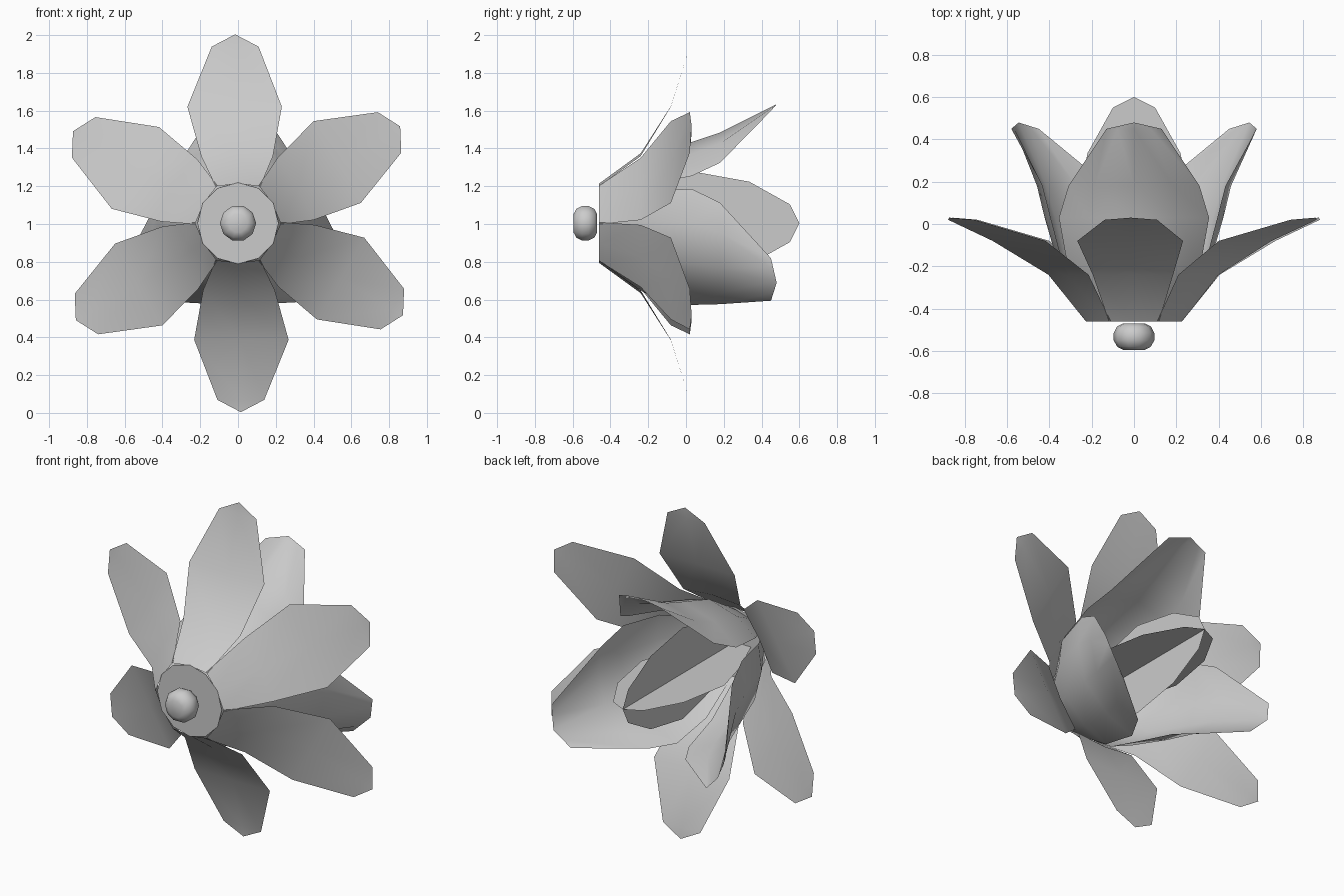
import bpy
import math

if "Cube" in bpy.data.objects:
    bpy.data.objects.remove(bpy.data.objects["Cube"])

CZ = 1.004  # height of the flower axis (axis runs along y)


def make(name, verts, faces, smooth=True):
    me = bpy.data.meshes.new(name)
    me.from_pydata(verts, [], faces)
    me.update()
    for p in me.polygons:
        p.use_smooth = smooth
    ob = bpy.data.objects.new(name, me)
    bpy.context.collection.objects.link(ob)
    return ob


def petal(name, angle, rows, tip, cols):
    """rows: (y, radius, half width, edge drop, sideways shift); tip: (y, radius, shift)"""
    a = math.radians(angle)

    def place(y, rad, tang):
        return (rad * math.cos(a) - tang * math.sin(a), y,
                CZ + rad * math.sin(a) + tang * math.cos(a))

    n = len(cols)
    verts, faces = [], []
    for y, r, w, drop, shift in rows:
        verts += [place(y, r - drop * t * t, w * t + shift) for t in cols]
    for i in range(len(rows) - 1):
        for j in range(n - 1):
            k = i * n + j
            faces.append((k, k + 1, k + n + 1, k + n))
    verts.append(place(*tip))
    last = (len(rows) - 1) * n
    faces += [(last + j, last + j + 1, len(verts) - 1) for j in range(n - 1)]
    return make(name, verts, faces)


# six spreading outer petals
outer = [(-0.46, 0.21, 0.118, 0.015, 0), (-0.24, 0.37, 0.19, 0.015, 0.005),
         (-0.08, 0.62, 0.25, 0.003, 0.018), (0.02, 0.935, 0.124, 0.0, 0.015)]
for i in range(6):
    petal(f"outer_petal_{i + 1}", 30 + 60 * i, outer, (0.03, 1.0, 0.015), (-1, 0, 1))

# three cupped petals forming the bell
cup = [(-0.46, 0.20, 0.17, 0.09, 0), (-0.22, 0.35, 0.31, 0.15, 0),
       (0.03, 0.43, 0.355, 0.18, 0), (0.18, 0.48, 0.31, 0.16, 0),
       (0.45, 0.615, 0.13, 0.02, 0)]
for i in range(3):
    petal(f"cup_petal_{i + 1}", 90 + 120 * i, cup, (0.48, 0.63, 0), (-1, -0.6, 0, 0.6, 1))

# two crossed flat blades in the centre
half = [(0.11, -0.46), (0.21, -0.22), (0.275, 0.03), (0.22, 0.335), (0.1, 0.55)]
outline = half + [(0, 0.6)] + [(-w, y) for w, y in reversed(half)]
n = len(outline)
make("center_blade_flat", [(w, y, CZ) for w, y in outline], [tuple(range(n))], False)
make("center_blade_upright", [(0, y, CZ + w) for w, y in outline], [tuple(range(n))], False)

# base disc
ring = [(0.215 * math.cos(k * math.pi / 6), -0.46, CZ + 0.215 * math.sin(k * math.pi / 6))
        for k in range(12)]
make("base_disc", ring, [tuple(range(12))], False)

# rounded knob in front of the base
prof = [(0.05, -0.596), (0.08, -0.58), (0.096, -0.55), (0.096, -0.515),
        (0.08, -0.485), (0.05, -0.47)]
S = 10
verts = [(r * math.cos(2 * math.pi * k / S), y, CZ + r * math.sin(2 * math.pi * k / S))
         for r, y in prof for k in range(S)]
faces = [(i * S + k, i * S + (k + 1) % S, (i + 1) * S + (k + 1) % S, (i + 1) * S + k)
         for i in range(len(prof) - 1) for k in range(S)]
faces += [tuple(reversed(range(S))), tuple(range(len(verts) - S, len(verts)))]
make("stem_knob", verts, faces)
